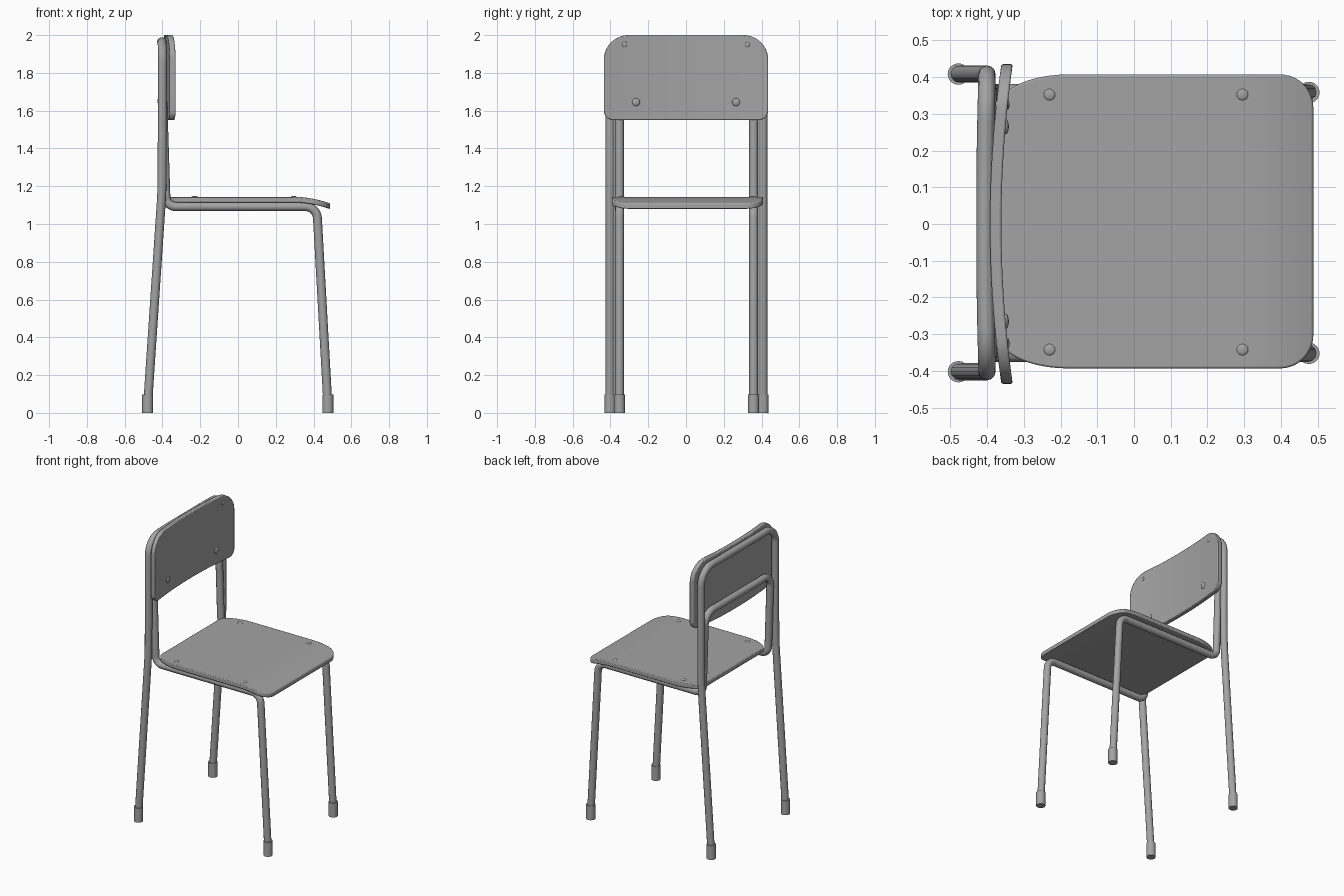
import bpy, bmesh, math
from mathutils import Vector

if "Cube" in bpy.data.objects:
    bpy.data.objects.remove(bpy.data.objects["Cube"])

YC = 0.003  # slight sideways offset of the frame

# Dark grey for every part
grey = bpy.data.materials.new("dark_grey")
grey.diffuse_color = (0.37, 0.37, 0.37, 1)
grey.use_nodes = True
grey.node_tree.nodes["Principled BSDF"].inputs["Base Color"].default_value = grey.diffuse_color


def fillet(points, closed=False, seg=8):
    """points: (coordinate, trim_before, trim_after); rounds every trimmed corner."""
    out, n = [], len(points)
    for i, (co, ta, tb) in enumerate(points):
        p = Vector(co)
        if ta == 0 or (not closed and i in (0, n - 1)):
            out.append(p)
            continue
        da = (Vector(points[i - 1][0]) - p).normalized()
        db = (Vector(points[(i + 1) % n][0]) - p).normalized()
        a, b = p + da * ta, p + db * tb
        w = math.sin(da.angle(db) / 2)
        for k in range(seg + 1):
            t = k / seg
            c0, c1, c2 = (1 - t) ** 2, 2 * w * t * (1 - t), t * t
            out.append((a * c0 + p * c1 + b * c2) / (c0 + c1 + c2))
    return out


def finish(ob, name, angle=40):
    """Name, colour and smooth a part."""
    ob.name = name
    ob.data.materials.clear()
    ob.data.materials.append(grey)
    bpy.ops.object.select_all(action='DESELECT')
    ob.select_set(True)
    bpy.context.view_layer.objects.active = ob
    bpy.ops.object.shade_smooth_by_angle(angle=math.radians(angle))


def tube(name, points, radius=0.0235):
    cu = bpy.data.curves.new(name, 'CURVE')
    cu.dimensions = '3D'
    cu.bevel_depth, cu.bevel_resolution, cu.use_fill_caps = radius, 4, True
    pts = fillet(points)
    sp = cu.splines.new('POLY')
    sp.points.add(len(pts) - 1)
    for q, p in zip(sp.points, pts):
        q.co = (p.x, p.y + YC, p.z, 1)
    ob = bpy.data.objects.new(name, cu)
    bpy.context.collection.objects.link(ob)
    bpy.ops.object.select_all(action='DESELECT')
    ob.select_set(True)
    bpy.context.view_layer.objects.active = ob
    bpy.ops.object.convert(target='MESH')
    finish(bpy.context.object, name)


def panel(name, outline, thick, cuts, shape):
    """Extruded rounded outline, sliced across its first axis and bent by shape()."""
    bm = bmesh.new()
    f = bm.faces.new([bm.verts.new((p.x, p.y, 0)) for p in fillet(outline, True, 10)])
    r = bmesh.ops.extrude_face_region(bm, geom=[f])
    for v in r['geom']:
        if isinstance(v, bmesh.types.BMVert):
            v.co.z = -thick
    for c in cuts:
        bmesh.ops.bisect_plane(bm, geom=bm.verts[:] + bm.edges[:] + bm.faces[:],
                               plane_co=(c, 0, 0), plane_no=(1, 0, 0), dist=1e-4)
    for v in bm.verts:
        v.co = shape(*v.co)
    bmesh.ops.recalc_face_normals(bm, faces=bm.faces)
    me = bpy.data.meshes.new(name)
    bm.to_mesh(me)
    bm.free()
    ob = bpy.data.objects.new(name, me)
    bpy.context.collection.objects.link(ob)
    finish(ob, name)
    bev = ob.modifiers.new('soft_edge', 'BEVEL')
    bev.width, bev.segments, bev.limit_method = 0.005, 2, 'ANGLE'
    bev.angle_limit = math.radians(50)


def rivet(name, loc, scale):
    bpy.ops.mesh.primitive_uv_sphere_add(segments=16, ring_count=8, radius=1, location=loc)
    bpy.context.object.scale = scale
    finish(bpy.context.object, name)


def both_sides(half):
    return half + [((p[0], -p[1], p[2]), b, a) for p, a, b in reversed(half)]


# Rear frame: back legs, posts and top rail in one bent tube
tube("rear_frame", both_sides([
    ((-0.480, 0.405, 0.02), 0, 0), ((-0.402, 0.405, 1.18), 0.08, 0.08),
    ((-0.400, 0.405, 1.965), 0.11, 0.11), ((-0.405, 0.2, 1.965), 0.08, 0.08)]))

# Front frame: front legs, seat rails, inner posts and lower back rail
tube("front_frame", both_sides([
    ((0.477, 0.355, 0.02), 0, 0), ((0.417, 0.355, 1.092), 0.06, 0.06),
    ((-0.380, 0.355, 1.092), 0.05, 0.05), ((-0.398, 0.355, 1.65), 0.08, 0.08),
    ((-0.404, 0.2, 1.65), 0.06, 0.06)]))

# Foot caps
for s in (1, -1):
    for part, x, y in (("rear", -0.478, 0.405), ("front", 0.476, 0.355)):
        bpy.ops.mesh.primitive_cylinder_add(vertices=24, radius=0.029, depth=0.098,
                                            location=(x, s * y + YC, 0.049))
        finish(bpy.context.object, part + "_foot_cap")


# Seat with a rolled-down front edge
def seat_shape(x, y, z):
    drop = 0.035 * (max(0, x - 0.29) / 0.198) ** 2
    return Vector((x, y + 0.007, 1.144 + z - drop))


panel("seat", [((-0.37, -0.4), 0.09, 0.19), ((0.488, -0.4), 0.09, 0.09),
               ((0.488, 0.4), 0.09, 0.09), ((-0.37, 0.4), 0.19, 0.09)],
      0.03, [0.29 + 0.0195 * i for i in range(10)], seat_shape)


# Backrest curved around the sitter
def back_x(y):
    return -0.361 + 0.031 * (y / 0.435) ** 2


panel("backrest", [((-0.435, 1.55), 0.05, 0.05), ((0.435, 1.55), 0.05, 0.05),
                   ((0.435, 2.0), 0.13, 0.13), ((-0.435, 2.0), 0.13, 0.13)],
      0.031, [-0.4 + 0.05 * i for i in range(17)],
      lambda u, v, w: Vector((back_x(u) + w, u, v)))

# Rivets
for s in (1, -1):
    for x in (-0.23, 0.295):
        rivet("seat_rivet", (x, s * 0.347 + 0.005, 1.143), (0.016, 0.016, 0.006))
    rivet("lower_back_rivet", (back_x(0.265), s * 0.265, 1.645), (0.009, 0.021, 0.021))
    rivet("upper_back_rivet", (back_x(0.325), s * 0.325, 1.95), (0.005, 0.014, 0.014))
